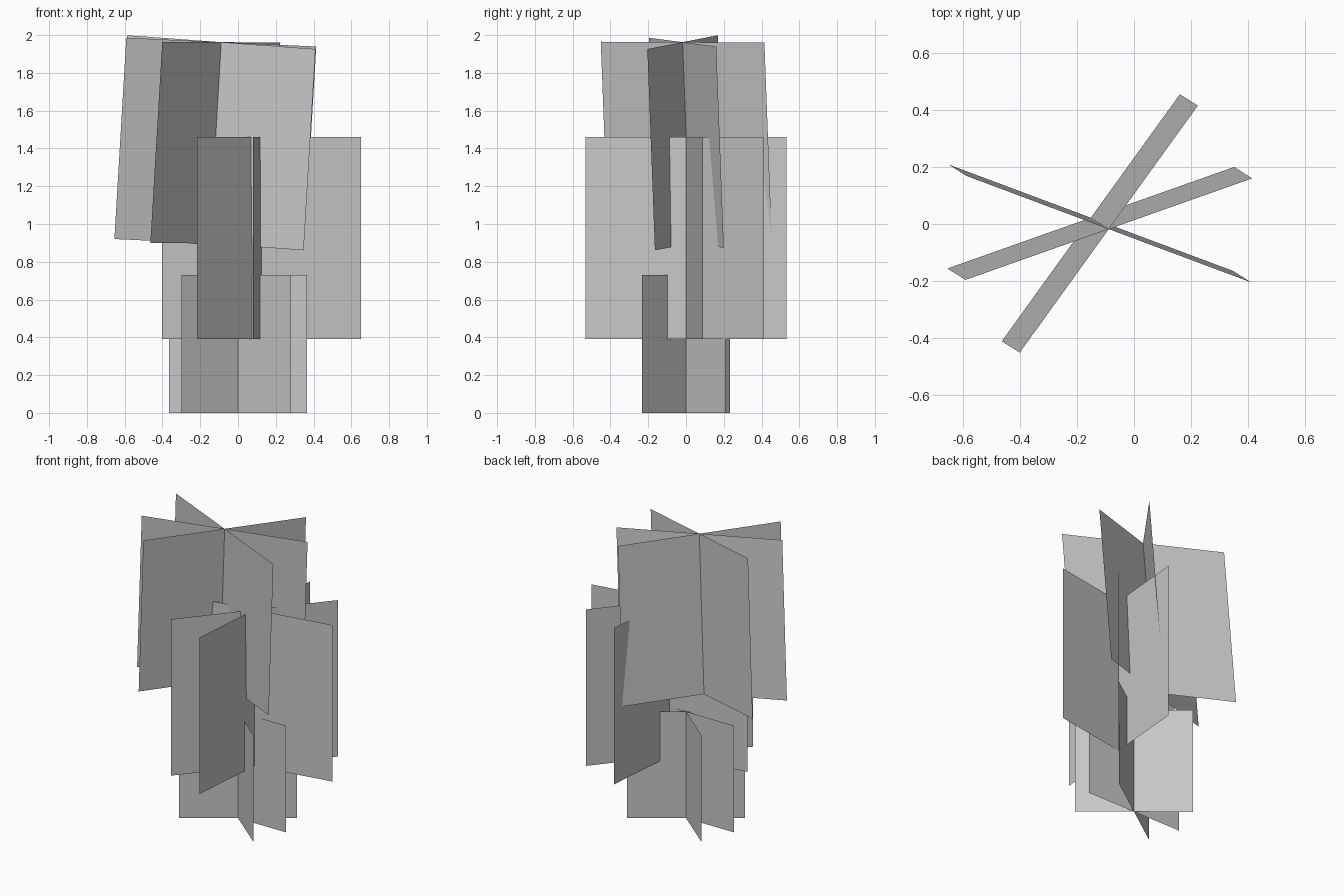
import bpy
from math import cos, sin, radians
from mathutils import Vector

cube = bpy.data.objects.get("Cube")
if cube:
    bpy.data.objects.remove(cube, do_unlink=True)

# Single flat grey for every card
grey = bpy.data.materials.new("light_grey")
grey.use_nodes = True
colour = (0.58, 0.58, 0.58, 1.0)
grey.diffuse_color = colour
bsdf = next(n for n in grey.node_tree.nodes if n.type == 'BSDF_PRINCIPLED')
bsdf.inputs["Base Color"].default_value = colour


def add_card(name, centre, half, yaw, axis):
    """Thin square card spinning around axis, its width running along yaw."""
    up = Vector(axis).normalized()
    side = Vector((cos(radians(yaw)), sin(radians(yaw)), 0))
    side.z = -side.dot(up) / up.z
    side.normalize()
    c = Vector(centre)
    corners = [c + half * (i * side + j * up)
               for i, j in ((-1, -1), (1, -1), (1, 1), (-1, 1))]
    mesh = bpy.data.meshes.new(name)
    mesh.from_pydata(corners, [], [(0, 1, 2, 3)])
    mesh.materials.append(grey)
    obj = bpy.data.objects.new(name, mesh)
    bpy.context.collection.objects.link(obj)


# Three stacked clusters of crossed cards: centre, half size, axis, yaws
clusters = {
    "lower_card": ((0, 0, 0.365), 0.365, (0, 0, 1), (0, -39.6, 35)),
    "middle_card": ((0.125, 0, 0.925), 0.535, (0, 0, 1), (9.8, 50.2, 85.2)),
    "upper_card": ((-0.12, 0.002, 1.43), 0.534, (0.063, -0.04, 1.065),
                   (19.5, -20.5, 54.2)),
}
for name, (centre, half, axis, yaws) in clusters.items():
    for n, yaw in enumerate(yaws, 1):
        add_card(f"{name}_{n}", centre, half, yaw, axis)
